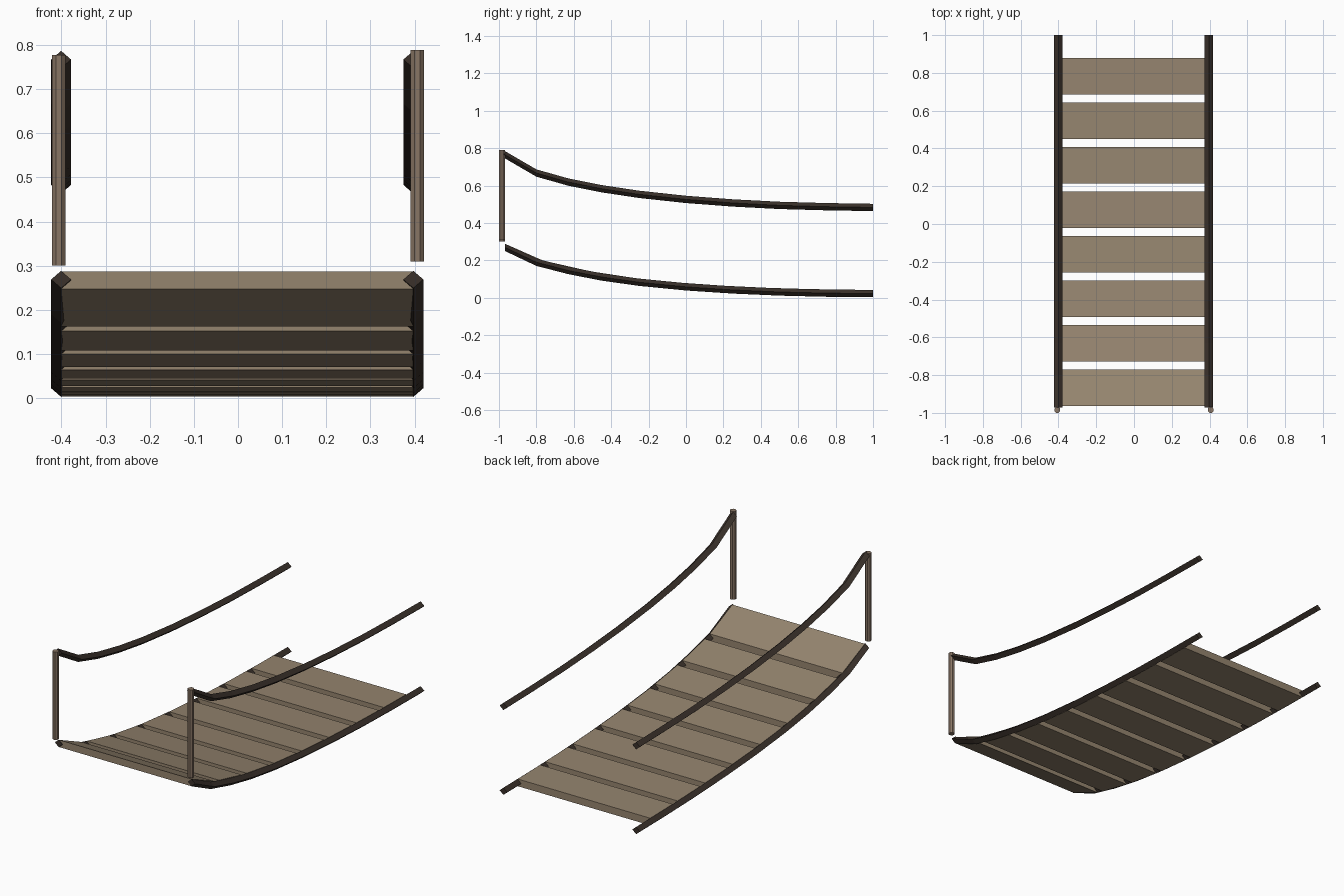
import bpy, bmesh, math

if "Cube" in bpy.data.objects:
    bpy.data.objects.remove(bpy.data.objects["Cube"])

def mat(name, rgb):
    m = bpy.data.materials.new(name)
    m.diffuse_color = (*rgb, 1)
    m.use_nodes = True
    m.node_tree.nodes["Principled BSDF"].inputs["Base Color"].default_value = m.diffuse_color
    return m

WOOD = mat("plank wood", (0.30, 0.232, 0.158))
POST = mat("post wood", (0.25, 0.18, 0.13))
ROPE = mat("dark rope", (0.043, 0.031, 0.024))

# sagging path of the deck and of the hand ropes (y, z)
DECK = [(-0.967, 0.269), (-0.8, 0.19), (-0.63, 0.146), (-0.45, 0.111), (-0.25, 0.083),
        (0, 0.0585), (0.25, 0.042), (0.5, 0.031), (0.75, 0.025), (1, 0.0225)]
HAND = [(-0.972, 0.767), (-0.8, 0.667), (-0.63, 0.619), (-0.45, 0.583), (-0.25, 0.553),
        (0, 0.526), (0.25, 0.507), (0.5, 0.494), (0.75, 0.487), (1, 0.483)]

def height(y):
    for (a, za), (b, zb) in zip(DECK, DECK[1:]):
        if y <= b:
            return za + (zb - za) * (y - a) / (b - a)
    return DECK[-1][1]

def sweep(name, x, path, profile, material):
    """Sweep a closed x/z profile along a y/z path, with end caps."""
    bm = bmesh.new()
    rings = [[bm.verts.new((x + px, y, z + pz)) for px, pz in profile] for y, z in path]
    n = len(profile)
    for r, s in zip(rings, rings[1:]):
        for i in range(n):
            j = (i + 1) % n
            bm.faces.new((r[i], r[j], s[j], s[i]))
    bm.faces.new(rings[0])
    bm.faces.new(rings[-1])
    bmesh.ops.recalc_face_normals(bm, faces=bm.faces)
    me = bpy.data.meshes.new(name)
    bm.to_mesh(me)
    bm.free()
    me.materials.append(material)
    ob = bpy.data.objects.new(name, me)
    bpy.context.collection.objects.link(ob)

# four-sided ropes
diamond = [(0.0225, 0), (0, 0.0195), (-0.0225, 0), (0, -0.0195)]
for side, x in (("left", -0.4005), ("right", 0.397)):
    sweep(side + "_deck_rope", x, DECK, diamond, ROPE)
    sweep(side + "_hand_rope", x, HAND, diamond, ROPE)

# eight planks following the sag
board = [(-0.398, -0.0195), (0.398, -0.0195), (0.398, 0.0195), (-0.398, 0.0195)]
for i in range(8):
    y0 = -0.963 + i * 0.2355
    y1 = y0 + 0.193
    sweep(f"plank_{i + 1}", -0.002, [(y0, height(y0)), (y1, height(y1))], board, WOOD)

# posts at the high end
for side, x, z0, z1 in (("left", -0.406, 0.30, 0.777), ("right", 0.406, 0.31, 0.789)):
    bpy.ops.mesh.primitive_cylinder_add(vertices=8, radius=0.0168, depth=z1 - z0,
                                        location=(x, -0.984, (z0 + z1) / 2),
                                        rotation=(0, 0, math.pi / 8))
    bpy.context.object.name = side + "_post"
    bpy.context.object.data.materials.append(POST)
